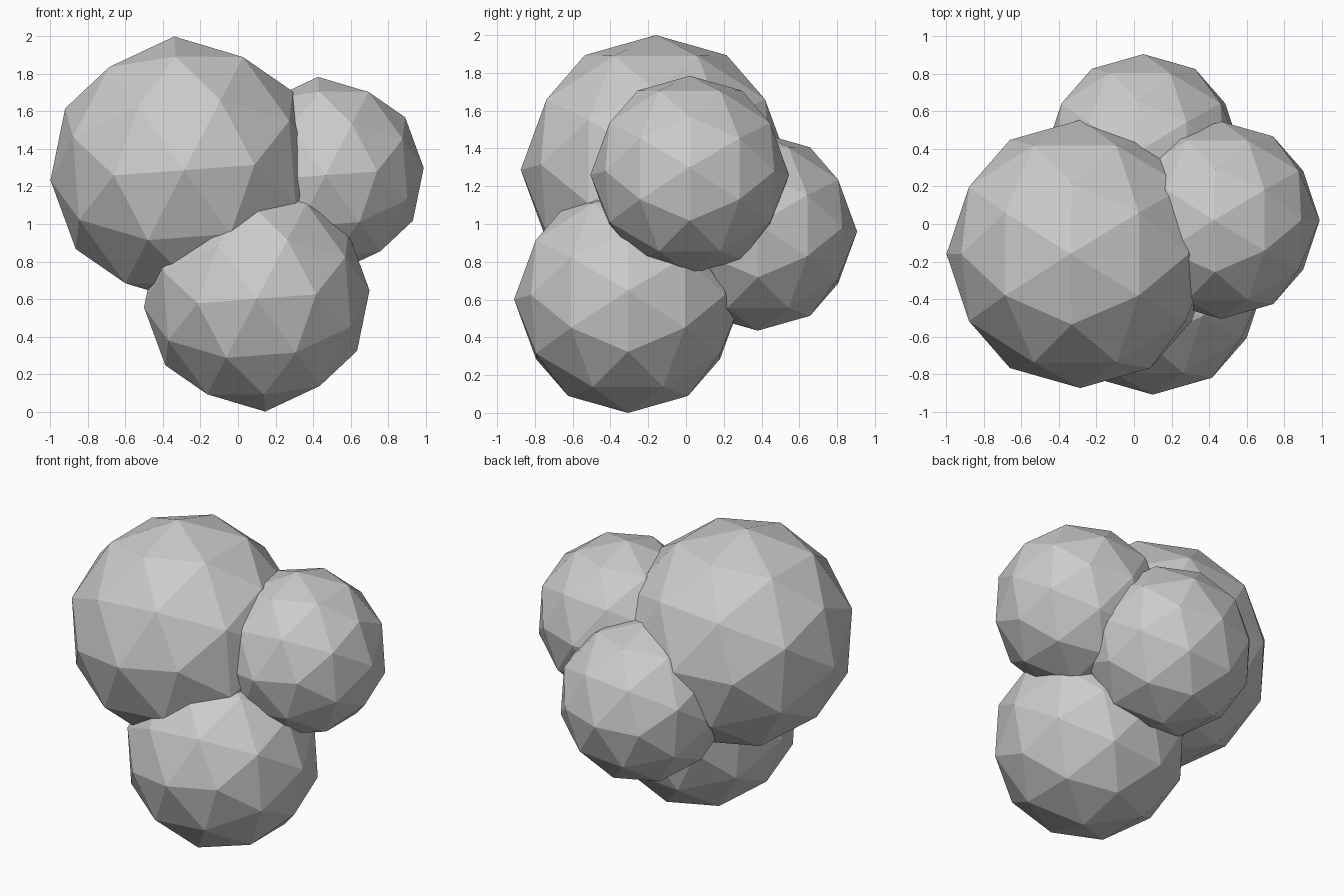
import bpy
from math import radians

if "Cube" in bpy.data.objects:
    bpy.data.objects.remove(bpy.data.objects["Cube"])

# Four overlapping low-poly balls, all tilted alike: name, centre, radius
BALLS = [
    ("large_ball", (-0.287, -0.16, 1.287), 0.715),
    ("bottom_ball", (0.10, -0.307, 0.601), 0.603),
    ("right_ball", (0.466, 0.02, 1.26), 0.526),
    ("back_ball", (0.05, 0.38, 0.96), 0.526),
]


def ball(name, centre, radius):
    bpy.ops.mesh.primitive_ico_sphere_add(
        subdivisions=2, radius=radius, location=centre,
        rotation=(0, radians(54), 0))
    obj = bpy.context.object
    obj.name = name
    bpy.ops.object.shade_flat()
    return obj


for spec in BALLS:
    ball(*spec)
